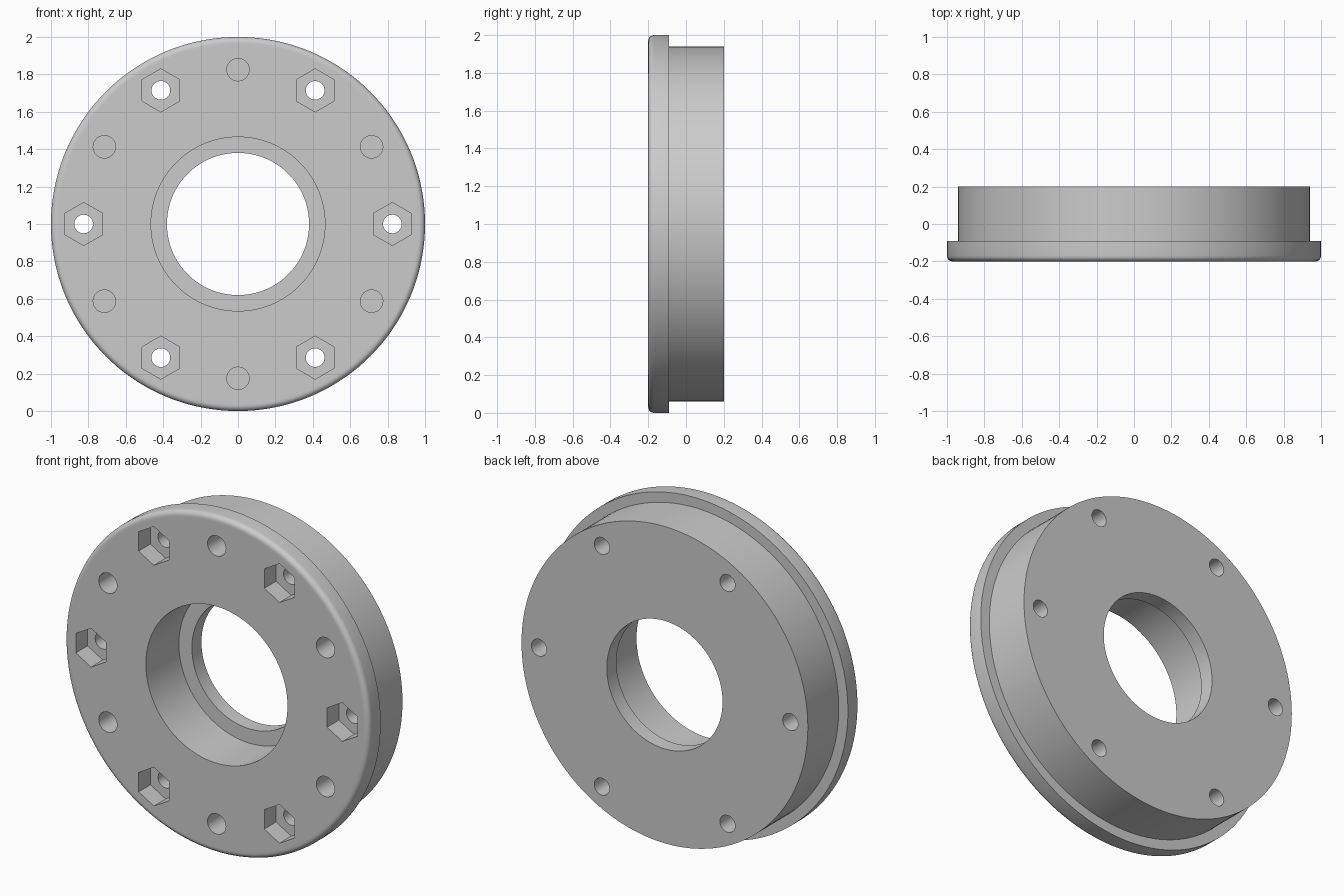
import bpy, bmesh, math
from mathutils import Vector

cube = bpy.data.objects.get("Cube")
if cube:
    bpy.data.objects.remove(cube, do_unlink=True)

FRONT, BACK, FLANGE_BACK, STEP = -0.2, 0.2, -0.09, 0.11
CENTRE = Vector((0, 0, 1))
FILLET = 0.03

grey = bpy.data.materials.new("plain_grey")
grey.use_nodes = True
grey.diffuse_color = (0.6, 0.6, 0.6, 1)
grey.node_tree.nodes["Principled BSDF"].inputs["Base Color"].default_value = grey.diffuse_color


def make_object(name, bm):
    bmesh.ops.recalc_face_normals(bm, faces=bm.faces)
    mesh = bpy.data.meshes.new(name)
    bm.to_mesh(mesh)
    bm.free()
    mesh.materials.append(grey)
    obj = bpy.data.objects.new(name, mesh)
    bpy.context.collection.objects.link(obj)
    return obj


def lathe(name, profile, steps):
    """Turn a closed (radius, y) profile around the y axis."""
    bm = bmesh.new()
    verts = [bm.verts.new((r, y, CENTRE.z)) for r, y in profile]
    edges = [bm.edges.new((v, verts[i - 1])) for i, v in enumerate(verts)]
    bmesh.ops.spin(bm, geom=verts + edges, cent=CENTRE, axis=(0, 1, 0),
                   angle=math.tau, steps=steps, use_duplicate=False)
    bmesh.ops.remove_doubles(bm, verts=bm.verts, dist=0.0001)
    return make_object(name, bm)


def add_prism(bm, angle, radius, y_end, sides):
    """Prism along y on the bolt circle, from ahead of the front to y_end."""
    x = 0.825 * math.cos(angle)
    z = CENTRE.z + 0.825 * math.sin(angle)
    ring = []
    for i in range(sides):
        a = math.tau * i / sides + math.pi / 2
        ring.append(bm.verts.new((x + radius * math.cos(a), FRONT - 0.1,
                                  z + radius * math.sin(a))))
    face = bm.faces.new(ring)
    moved = bmesh.ops.extrude_face_region(bm, geom=[face], use_keep_orig=True)
    bmesh.ops.translate(bm, vec=(0, y_end - FRONT + 0.1, 0),
                        verts=[g for g in moved["geom"] if isinstance(g, bmesh.types.BMVert)])


def cut(target, cutter):
    """Subtract the cutter, bake the result and delete the cutter."""
    mod = target.modifiers.new("cut", 'BOOLEAN')
    mod.operation = 'DIFFERENCE'
    mod.solver = 'EXACT'
    mod.object = cutter
    bpy.context.view_layer.update()
    graph = bpy.context.evaluated_depsgraph_get()
    baked = bpy.data.meshes.new_from_object(target.evaluated_get(graph))
    target.modifiers.clear()
    target.data = baked
    bpy.data.objects.remove(cutter, do_unlink=True)


# Flanged ring with a rounded front rim and a stepped bore
rim = [(1 - FILLET + FILLET * math.sin(a), FRONT + FILLET - FILLET * math.cos(a))
       for a in (math.pi / 2 * i / 6 for i in range(7))]
profile = [(0.465, FRONT), (0.96, FRONT)] + rim + [
    (1, FLANGE_BACK - 0.01), (1, FLANGE_BACK), (0.94, FLANGE_BACK), (0.94, BACK),
    (0.38, BACK), (0.38, STEP), (0.465, STEP)]
ring = lathe("flanged_ring", profile, 144)

# Bolt holes run through, with blind holes halfway between them
drills, pockets = bmesh.new(), bmesh.new()
for i in range(6):
    angle = math.tau * i / 6
    add_prism(drills, angle, 0.05, BACK + 0.1, 32)
    add_prism(drills, angle + math.pi / 6, 0.06, 0.0, 32)
    add_prism(pockets, angle, 0.115, FRONT + 0.11, 6)
cut(ring, make_object("drill_cutter", drills))

# Hexagonal nut pockets in the front face
cut(ring, make_object("nut_pocket_cutter", pockets))

# Smooth the round walls and keep the corners sharp
bpy.ops.object.select_all(action='DESELECT')
ring.select_set(True)
bpy.context.view_layer.objects.active = ring
bpy.ops.object.shade_smooth_by_angle(angle=math.radians(30))
